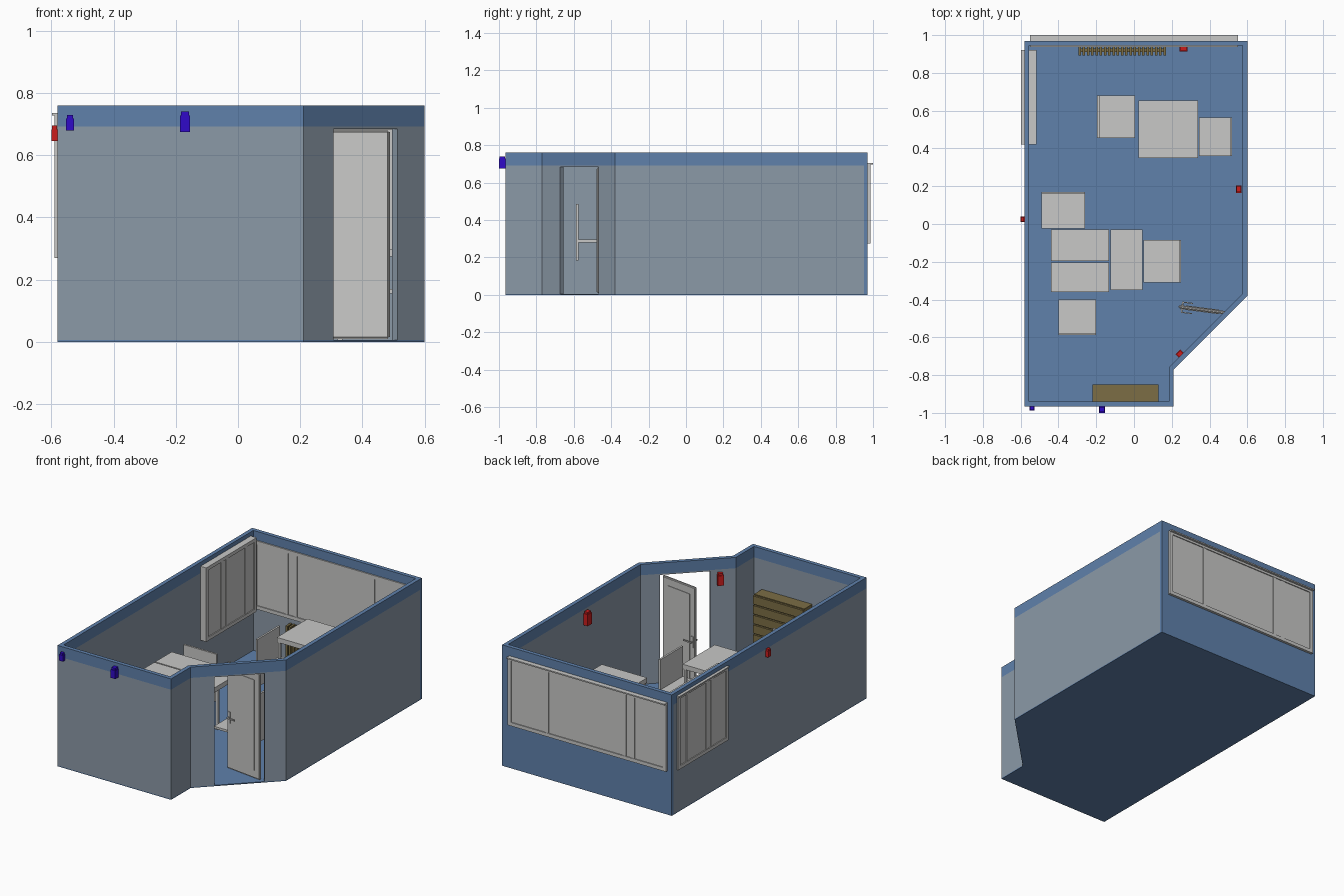
import bpy, bmesh, math
from mathutils import Matrix, Vector

if "Cube" in bpy.data.objects:
    bpy.data.objects.remove(bpy.data.objects["Cube"])


def material(name, rgb):
    m = bpy.data.materials.new(name)
    m.diffuse_color = (*rgb, 1)
    m.use_nodes = True
    m.node_tree.nodes["Principled BSDF"].inputs["Base Color"].default_value = m.diffuse_color
    return m


BLUE = material("blue", (0.115, 0.22, 0.41))
GREY = material("blue_grey", (0.26, 0.32, 0.39))
WHITE = material("light_grey", (0.58, 0.58, 0.57))
BROWN = material("olive_brown", (0.20, 0.155, 0.06))
RED = material("red", (0.60, 0.012, 0.012))
VIOLET = material("deep_blue", (0.03, 0.003, 0.58))


def add(name, bm, *mats):
    bmesh.ops.recalc_face_normals(bm, faces=bm.faces)
    mesh = bpy.data.meshes.new(name)
    bm.to_mesh(mesh)
    bm.free()
    for m in mats:
        mesh.materials.append(m)
    ob = bpy.data.objects.new(name, mesh)
    bpy.context.collection.objects.link(ob)
    return ob


def put_box(bm, x0, x1, y0, y1, z0, z1):
    mat = Matrix.Translation(((x0 + x1) / 2, (y0 + y1) / 2, (z0 + z1) / 2)) @ \
        Matrix.Diagonal((abs(x1 - x0), abs(y1 - y0), abs(z1 - z0), 1))
    bmesh.ops.create_cube(bm, size=1, matrix=mat)


def boxes(name, mat, *bounds):
    bm = bmesh.new()
    for b in bounds:
        put_box(bm, *b)
    return add(name, bm, mat)


def prism(bm, outline, z0, z1):
    f = bm.faces.new([bm.verts.new((x, y, z0)) for x, y in outline])
    r = bmesh.ops.extrude_face_region(bm, geom=[f])
    vs = [v for v in r["geom"] if isinstance(v, bmesh.types.BMVert)]
    bmesh.ops.translate(bm, verts=vs, vec=(0, 0, z1 - z0))


# room outlines: rectangle with one corner cut diagonally
OUT = [(-.58, -.965), (.21, -.965), (.21, -.77), (.60, -.38), (.60, .97), (-.58, .97)]
INN = [(-.555, -.94), (.185, -.94), (.185, -.76), (.575, -.37), (.575, .945), (-.555, .945)]
H = 0.76

# floor slab
bm = bmesh.new()
prism(bm, OUT, 0, 0.006)
add("floor", bm, BLUE)

# walls: ring between the two outlines
bm = bmesh.new()
rings = [[bm.verts.new((x, y, z)) for x, y in o]
         for o, z in ((OUT, .006), (OUT, H), (INN, H), (INN, .006))]
for k in range(4):
    a, b = rings[k], rings[(k + 1) % 4]
    for i in range(6):
        j = (i + 1) % 6
        bm.faces.new((a[i], a[j], b[j], b[i]))
walls = add("walls", bm, GREY, BLUE)

# doorway cut through the diagonal wall
cutter = boxes("doorway_cutter", GREY, (-.145, .145, -.1, .1, -.1, .685))
cutter.location = (.41, -.57, 0)
cutter.rotation_euler = (0, 0, math.radians(45))
cutter.hide_render = True
mod = walls.modifiers.new("doorway", "BOOLEAN")
mod.operation, mod.object, mod.solver = "DIFFERENCE", cutter, "EXACT"
bpy.context.view_layer.objects.active = walls
walls.select_set(True)
bpy.ops.object.modifier_apply(modifier="doorway")
bpy.data.objects.remove(cutter)

# painted band along the top and blue outer back wall
bm = bmesh.new()
bm.from_mesh(walls.data)
for co, no in (((0, 0, .692), (0, 0, 1)), ((0, .953, 0), (0, 1, 0))):
    bmesh.ops.bisect_plane(bm, geom=bm.verts[:] + bm.edges[:] + bm.faces[:],
                           plane_co=co, plane_no=no)
for f in bm.faces:
    c = f.calc_center_median()
    f.material_index = int(c.z > .692 or c.y > .953)
bm.to_mesh(walls.data)
bm.free()


# sliding windows: u runs along the wall, w across it
def window(name, u0, u1, w_in, w_out, z0, z1, dividers, lip, swap=False):
    t = .022
    s = 1 if w_out > w_in else -1
    mid = [(u0, u1, w_in, w_out, z0, z0 + t), (u0, u1, w_in, w_out, z1 - t, z1),
           (u0, u0 + t, w_in, w_out, z0, z1), (u1 - t, u1, w_in, w_out, z0, z1),
           (u0, u1, w_out, lip, z1 - .008, z1)]
    for d in dividers:
        mid.append((d - .012, d + .012, w_in + s * .002, w_out - s * .002, z0, z1))
    panes = [(u0 + t, u1 - t, w_in + s * .006, w_out - s * .006, z0 + t, z1 - t)]
    if swap:
        mid, panes = [[(b[2], b[3], b[0], b[1], b[4], b[5]) for b in g] for g in (mid, panes)]
    boxes(name + "_frame", WHITE, *mid)
    boxes(name + "_panes", WHITE, *panes)


window("back_window", -.55, .55, .937, .986, .275, .705, (-.32, -.26, .28), 1.0)
window("left_window", .42, .92, -.515, -.59, .27, .735, (.58, .63, .82), -.597, True)


# desks: top slab on four slim legs
def desk(name, x0, x1, y0, y1, z):
    parts = [(x0, x1, y0, y1, z - .03, z)]
    for x in (x0 + .005, x1 - .02):
        for y in (y0 + .005, y1 - .02):
            parts.append((x, x + .015, y, y + .015, .006, z - .03))
    boxes(name, WHITE, *parts)


desk("right_desk", .025, .34, .35, .655, .47)
desk("centre_desk_front", -.44, -.133, -.36, -.203, .40)
desk("centre_desk_rear", -.44, -.133, -.195, -.03, .40)
desk("centre_desk_side", -.125, .045, -.35, -.03, .405)


# chairs: seat plate and an upright back plate on one side
def chair(name, x0, x1, y0, y1, side, seat=.17):
    t, lo, hi = .012, seat - .11, seat + .19
    back = {"x+": (x1 - t, x1, y0, y1), "x-": (x0, x0 + t, y0, y1),
            "y+": (x0, x1, y1 - t, y1), "y-": (x0, x1, y0, y0 + t)}[side]
    boxes(name, WHITE, (x0, x1, y0, y1, seat - .014, seat), (*back, lo, hi))


chair("chair_rear_left", -.195, .005, .455, .68, "x-")
chair("chair_rear_right", .345, .52, .36, .565, "x+")
chair("chair_middle_left", -.49, -.26, -.025, .17, "y+")
chair("chair_middle_right", .05, .25, -.31, -.085, "x+")
chair("chair_front", -.40, -.20, -.588, -.40, "y-", .295)

# open door leaf with soft edges and a raised panel, built along +x from the free edge
L = .255
bm = bmesh.new()
put_box(bm, 0, L, -.009, .009, .01, .68)
bmesh.ops.bevel(bm, geom=bm.edges[:], offset=.006, segments=3, affect="EDGES")
put_box(bm, .04, L - .04, -.012, .012, .06, .63)
# lever handles on both faces
for s in (-1, 1):
    put_box(bm, .012, .030, s * .009, s * .014, .30, .37)
    put_box(bm, .017, .025, s * .012, s * .030, .332, .340)
    put_box(bm, .017, .075, s * .024, s * .030, .332, .340)
door = add("door_leaf", bm, WHITE)
door.location = (.235, -.438, 0)
door.rotation_euler = (0, 0, math.atan2(-.032, .25))
bpy.ops.object.select_all(action="DESELECT")
door.select_set(True)
bpy.context.view_layer.objects.active = door
bpy.ops.object.shade_smooth_by_angle(angle=math.radians(35))

# slatted cabinet on the front wall
boxes("cabinet_body", BROWN, (-.22, .13, -.94, -.862, .006, .505))
boxes("cabinet_slats", BROWN, *[(-.22, .13, -.862, -.85, .02 + i * .061, .072 + i * .061)
                                for i in range(8)])

# ribbed radiator under the back window
ribs = [(-.295 + i * .0225, -.281 + i * .0225, .892, .94, .04, .25) for i in range(21)]
boxes("radiator", BROWN, (-.29, .165, .91, .93, .06, .23), *ribs)


# small wall-mounted sensor boxes with a cap
def sensor(name, mat, x, y, w, d, z0, z1, turn=0):
    ob = boxes(name, mat, (-w / 2, w / 2, -d / 2, d / 2, z0, z1 - .012),
               (-w * .4, w * .4, -d * .4, d * .4, z1 - .012, z1))
    ob.location = (x, y, 0)
    ob.rotation_euler = (0, 0, math.radians(turn))


sensor("red_sensor_right", RED, .555, .185, .03, .04, .60, .685)
sensor("red_sensor_door", RED, .243, -.688, .035, .03, .60, .675, 45)
sensor("red_sensor_back", RED, .262, .927, .04, .03, .17, .24)
sensor("red_sensor_left", RED, -.59, .025, .02, .028, .645, .695)
sensor("blue_sensor_corner", VIOLET, -.54, -.976, .025, .022, .68, .73)
sensor("blue_sensor_front", VIOLET, -.17, -.9825, .032, .035, .675, .74)
